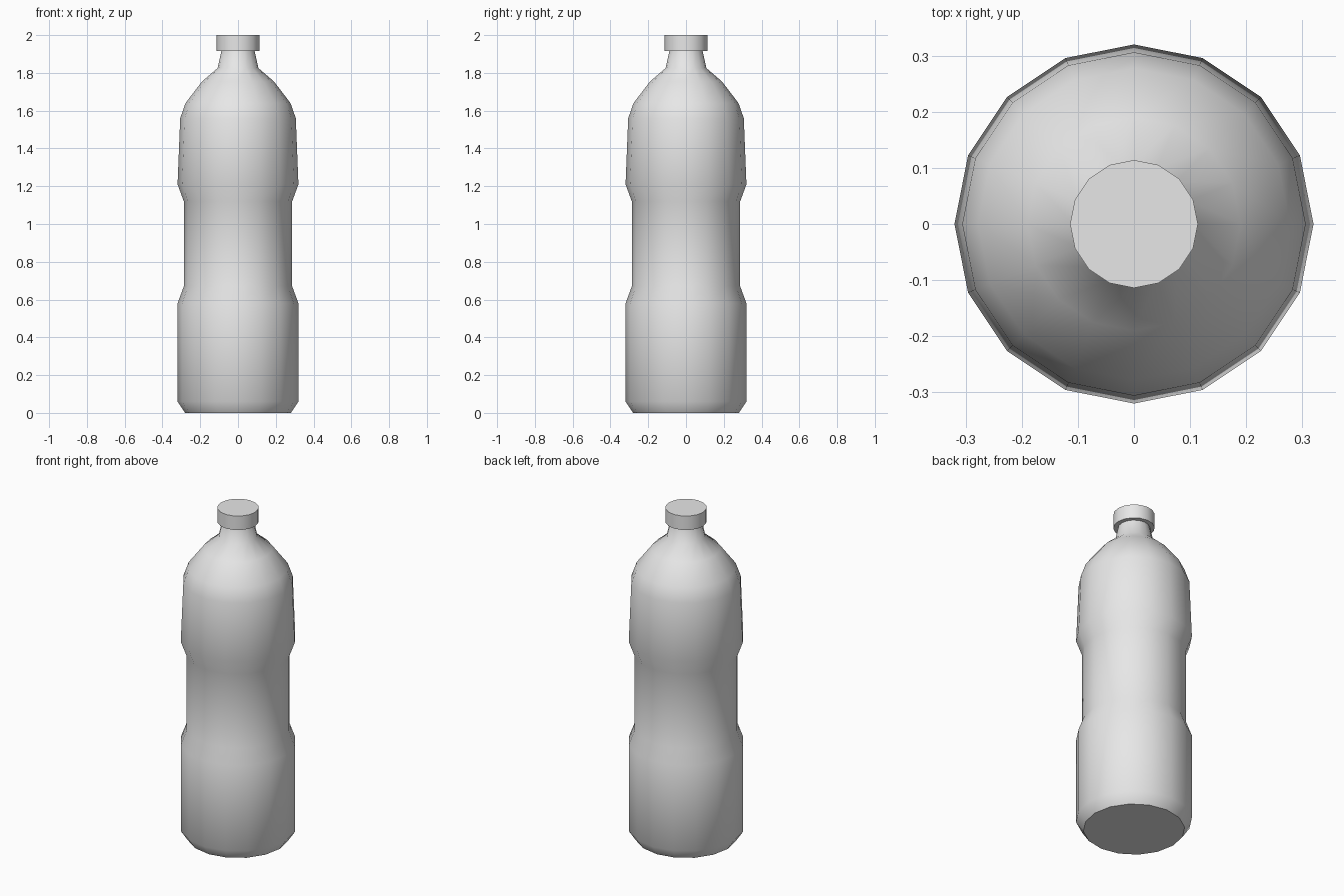
import bpy, bmesh, math

SIDES = 16

cube = bpy.data.objects.get("Cube")
if cube:
    bpy.data.objects.remove(cube, do_unlink=True)

plastic = bpy.data.materials.new("light grey plastic")
plastic.use_nodes = True
GREY = (0.8, 0.8, 0.8, 1)
plastic.diffuse_color = GREY
plastic.node_tree.nodes["Principled BSDF"].inputs["Base Color"].default_value = GREY


def lathe(name, profile):
    """Turn a (radius, height) profile around z and close both ends."""
    bm = bmesh.new()
    rings = []
    for r, z in profile:
        angles = [math.tau * i / SIDES for i in range(SIDES)]
        rings.append([bm.verts.new((r * math.cos(a), r * math.sin(a), z)) for a in angles])
    for low, high in zip(rings, rings[1:]):
        for i in range(SIDES):
            j = (i + 1) % SIDES
            bm.faces.new((low[i], low[j], high[j], high[i]))
    bm.faces.new(rings[0][::-1])
    bm.faces.new(rings[-1])
    mesh = bpy.data.meshes.new(name)
    bm.to_mesh(mesh)
    bm.free()
    mesh.materials.append(plastic)
    obj = bpy.data.objects.new(name, mesh)
    bpy.context.collection.objects.link(obj)
    bpy.ops.object.select_all(action="DESELECT")
    obj.select_set(True)
    bpy.context.view_layer.objects.active = obj
    bpy.ops.object.shade_smooth_by_angle(angle=math.radians(52))
    return obj


# Body: chamfered base, narrow grip, rounded shoulder and tapered neck
lathe("bottle_body", [
    (0.28, 0), (0.32, 0.06), (0.32, 0.58), (0.287, 0.67),
    (0.287, 1.12), (0.32, 1.21), (0.306, 1.56), (0.278, 1.64),
    (0.19, 1.755), (0.108, 1.825), (0.085, 1.93),
])

# Screw cap
lathe("bottle_cap", [(0.114, 1.915), (0.114, 2.0)])
